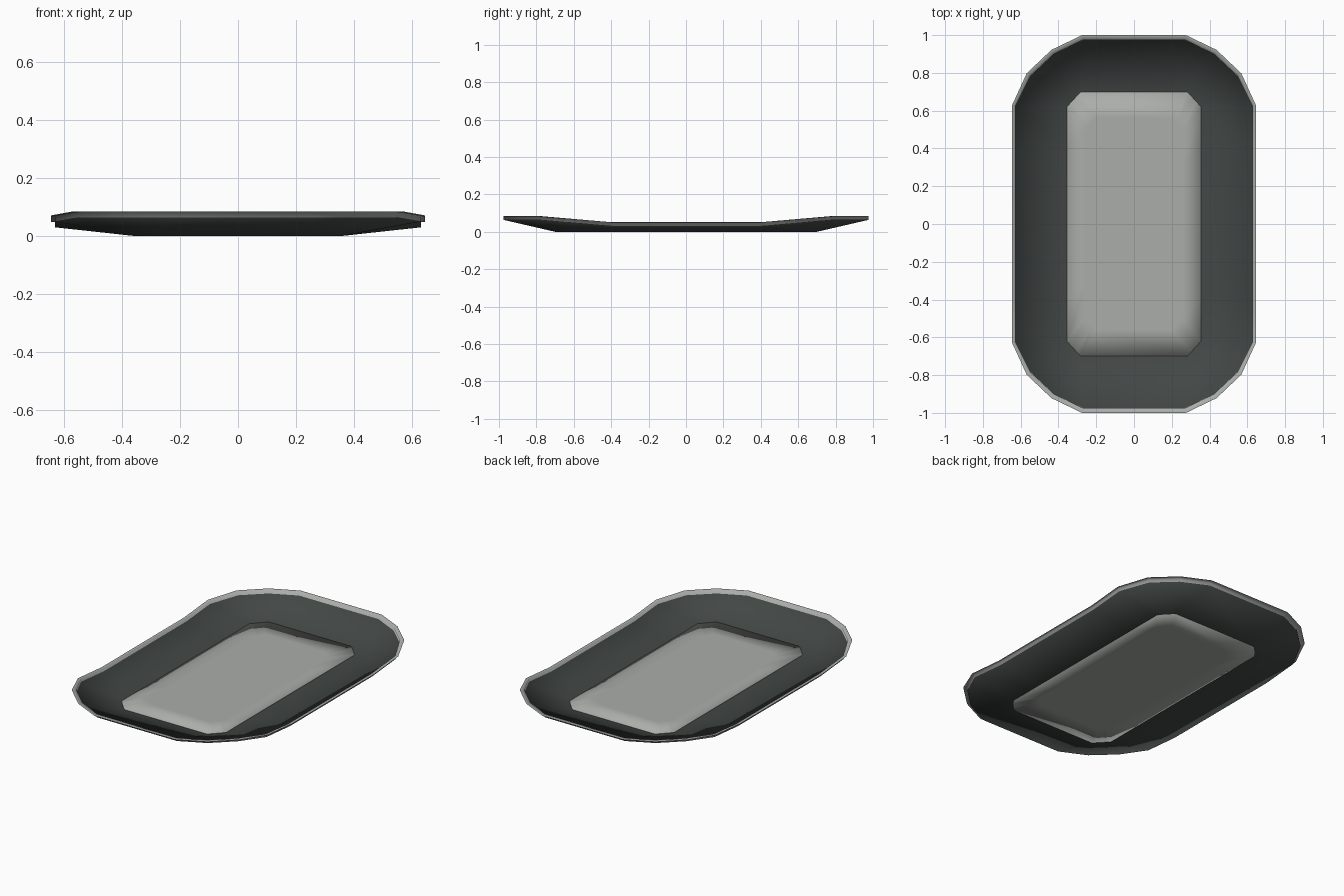
import bpy

if "Cube" in bpy.data.objects:
    bpy.data.objects.remove(bpy.data.objects["Cube"])

# colours
def material(name, rgb):
    m = bpy.data.materials.new(name)
    m.diffuse_color = (*rgb, 1)
    m.use_nodes = True
    m.node_tree.nodes["Principled BSDF"].inputs["Base Color"].default_value = m.diffuse_color
    return m

dark = material("dark charcoal", (0.055, 0.064, 0.062))
light = material("light grey", (0.40, 0.42, 0.395))

# one quadrant of each outline, from the end towards the side: x, y
floor_q = [(0.28, 0.70), (0.305, 0.675), (0.33, 0.648), (0.355, 0.62), (0.355, 0.40)]
wall_q = [(0.27, 0.977), (0.425, 0.902), (0.55, 0.785), (0.63, 0.625), (0.63, 0.40)]
lip_q = [(0.275, 1.0), (0.437, 0.922), (0.568, 0.798), (0.645, 0.63), (0.645, 0.40)]
flat = [0.0] * 5
low = [0.064, 0.064, 0.064, 0.050, 0.030]
high = [z + 0.018 for z in low]


def ring(quad, zs):
    """Mirror a quadrant into a full closed outline."""
    q = [(x, y, z) for (x, y), z in zip(quad, zs)]
    return (q + [(x, -y, z) for x, y, z in reversed(q)]
            + [(-x, -y, z) for x, y, z in q]
            + [(-x, y, z) for x, y, z in reversed(q)])


def loft(name, rings, mats, bands, caps=False):
    """Join outlines with quads; bands gives the material of each strip."""
    n = len(rings[0])
    verts = [v for r in rings for v in r]
    faces, ids = [], []
    for k, band in enumerate(bands):
        for i in range(n):
            j = (i + 1) % n
            a, b = k * n, (k + 1) * n
            faces.append([a + i, a + j, b + j, b + i])
            ids.append(band)
    if caps:
        faces += [list(reversed(range(n))), list(range(len(verts) - n, len(verts)))]
        ids += [bands[0], bands[-1]]
    me = bpy.data.meshes.new(name)
    me.from_pydata(verts, [], faces)
    for m in mats:
        me.materials.append(m)
    for p, i in zip(me.polygons, ids):
        p.material_index = i
        p.use_smooth = True
    # outlines run clockwise, so turn every face to point out
    me.flip_normals()
    ob = bpy.data.objects.new(name, me)
    bpy.context.collection.objects.link(ob)
    return ob


# floor: a thin pad with softly shaded edges
inner_q = [(x * 0.72, y * 0.8) for x, y in floor_q]
thick = [0.006] * 5
loft("floor", [ring(inner_q, flat), ring(floor_q, flat),
               ring(floor_q, thick), ring(inner_q, thick)],
     [light], [0, 0, 0], caps=True)

# sloping wall, upright band and outward lip in one smooth thin shell
wall = loft("wall_and_rim", [ring(floor_q, flat), ring(wall_q, low),
                             ring(wall_q, high), ring(lip_q, high)],
            [dark, light], [0, 1, 1])
shell = wall.modifiers.new("shell", 'SOLIDIFY')
shell.thickness = 0.003
shell.offset = -1
shell.use_rim = False
